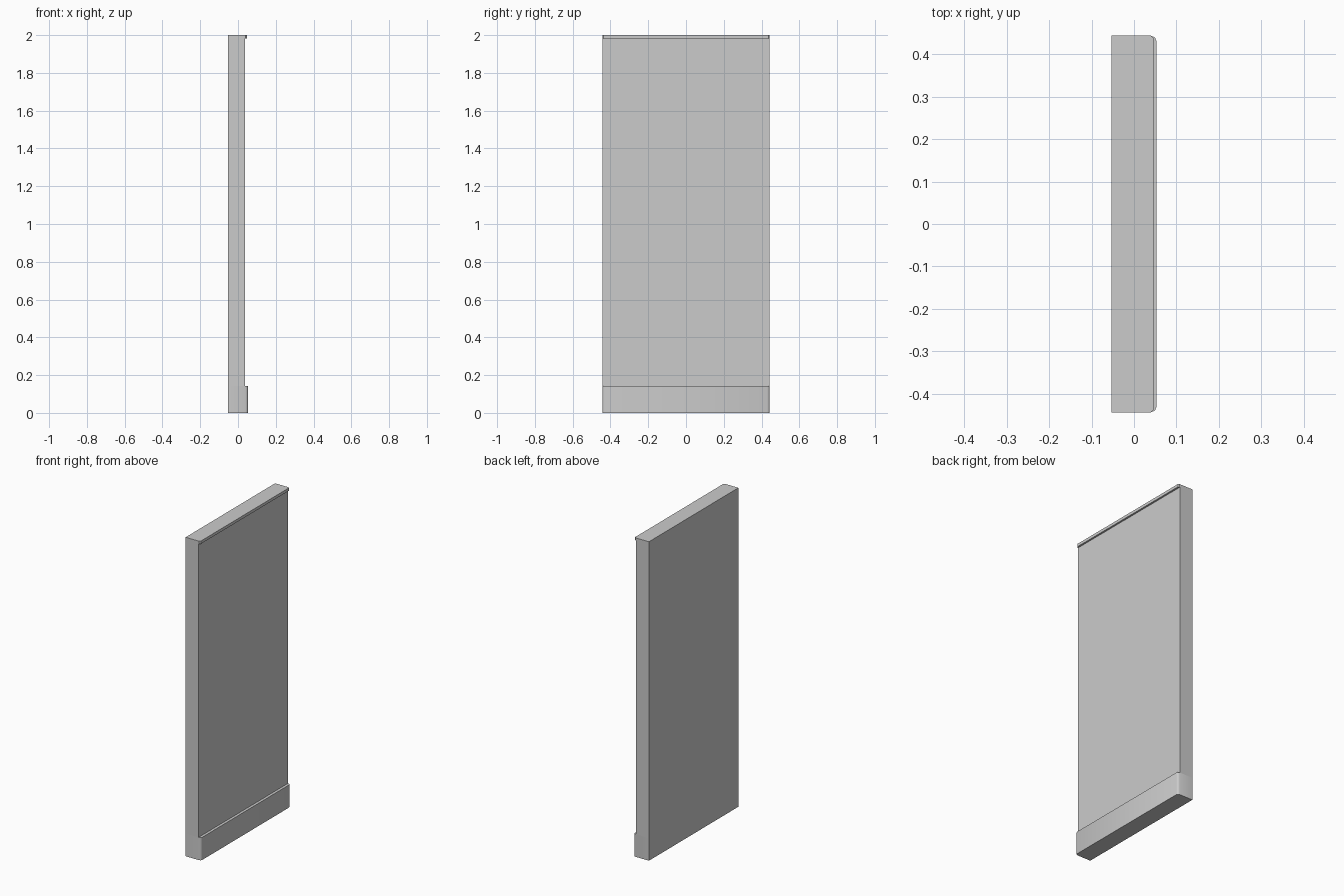
import bpy, bmesh

if "Cube" in bpy.data.objects:
    bpy.data.objects.remove(bpy.data.objects["Cube"])

BACK, HALF_W = -0.053, 0.443


def slab(name, front, z0, z1, corner=0.0, segments=1):
    """Upright slab from the shared back plane, with optional softened front corners."""
    bm = bmesh.new()
    outline = [(BACK, -HALF_W), (front, -HALF_W), (front, HALF_W), (BACK, HALF_W)]
    base = bm.faces.new([bm.verts.new((x, y, z0)) for x, y in outline])
    top = bmesh.ops.extrude_face_region(bm, geom=[base])["geom"]
    bmesh.ops.translate(bm, vec=(0, 0, z1 - z0),
                        verts=[v for v in top if isinstance(v, bmesh.types.BMVert)])
    if corner:
        edges = [e for e in bm.edges
                 if all(abs(v.co.x - front) < 1e-5 for v in e.verts)
                 and abs(e.verts[0].co.z - e.verts[1].co.z) > 1e-4]
        bmesh.ops.bevel(bm, geom=edges, offset=corner, segments=segments,
                        profile=0.5, affect='EDGES')
    bmesh.ops.recalc_face_normals(bm, faces=bm.faces[:])
    mesh = bpy.data.meshes.new(name)
    bm.to_mesh(mesh)
    bm.free()
    obj = bpy.data.objects.new(name, mesh)
    bpy.context.collection.objects.link(obj)
    if segments > 1:
        bpy.ops.object.select_all(action='DESELECT')
        obj.select_set(True)
        bpy.context.view_layer.objects.active = obj
        bpy.ops.object.shade_smooth_by_angle(angle=0.87)
    return obj


# Projecting plinth, recessed panel and thin top lip, stacked
slab("plinth", 0.053, 0.0, 0.142, corner=0.013, segments=2)
slab("wall_panel", 0.036, 0.142, 1.982)
slab("top_lip", 0.047, 1.982, 2.0, corner=0.007)
